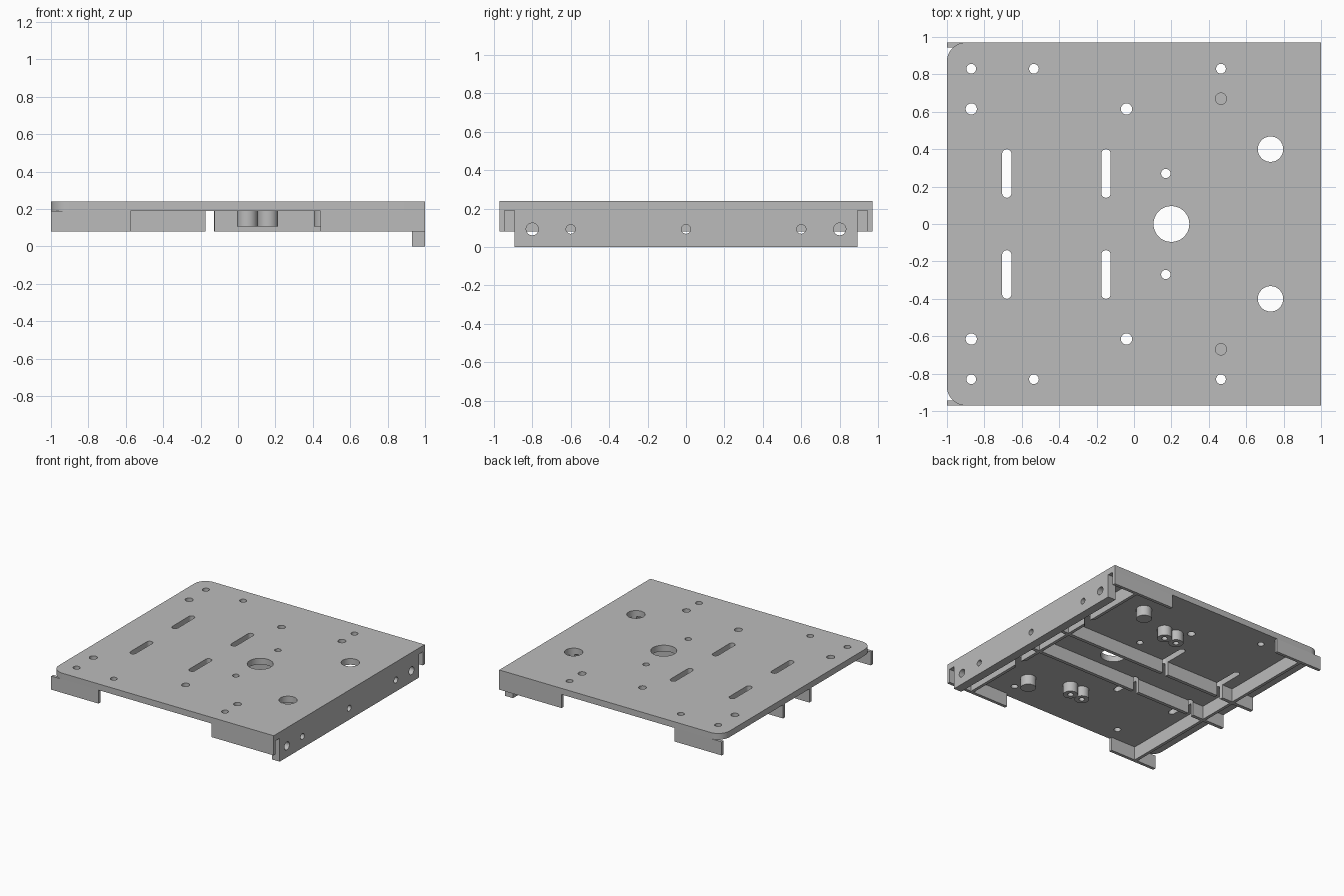
import bpy, bmesh, math
from mathutils import Matrix

cube = bpy.data.objects.get("Cube")
if cube:
    bpy.data.objects.remove(cube)

metal = bpy.data.materials.new("plain grey metal")
metal.use_nodes = True
grey = (0.5, 0.5, 0.5, 1)
metal.diffuse_color = grey
metal.node_tree.nodes["Principled BSDF"].inputs["Base Color"].default_value = grey

BOTTOM, UNDER, TOP = 0.08, 0.19, 0.24


def finish(name, bm):
    bmesh.ops.recalc_face_normals(bm, faces=bm.faces)
    mesh = bpy.data.meshes.new(name)
    bm.to_mesh(mesh)
    bm.free()
    mesh.materials.append(metal)
    obj = bpy.data.objects.new(name, mesh)
    bpy.context.scene.collection.objects.link(obj)
    return obj


def prism(bm, outline, z0, z1):
    face = bm.faces.new([bm.verts.new((x, y, z0)) for x, y in outline])
    new = bmesh.ops.extrude_face_region(bm, geom=[face])["geom"]
    moved = [v for v in new if isinstance(v, bmesh.types.BMVert)]
    bmesh.ops.translate(bm, verts=moved, vec=(0, 0, z1 - z0))


def arc(cx, cy, r, start, end, steps):
    angles = [math.radians(start + (end - start) * i / steps) for i in range(steps + 1)]
    return [(cx + r * math.cos(a), cy + r * math.sin(a)) for a in angles]


def circle(cx, cy, r):
    return arc(cx, cy, r, 0, 360, 32)[:-1]


def box(name, x0, x1, y0, y1, z0, z1):
    bm = bmesh.new()
    prism(bm, [(x0, y0), (x1, y0), (x1, y1), (x0, y1)], z0, z1)
    return finish(name, bm)


def cut(obj, cutter):
    mod = obj.modifiers.new("cut", "BOOLEAN")
    mod.operation, mod.solver, mod.object = "DIFFERENCE", "EXACT", cutter
    bpy.context.view_layer.update()
    graph = bpy.context.evaluated_depsgraph_get()
    mesh = bpy.data.meshes.new_from_object(obj.evaluated_get(graph))
    obj.modifiers.clear()
    obj.data = mesh


# Cutter for the round holes and slots, mirrored front to back
bm = bmesh.new()
holes = [(-0.87, 0.83, 0.026), (-0.535, 0.83, 0.026), (0.465, 0.83, 0.026),
         (-0.87, 0.615, 0.03), (-0.04, 0.615, 0.03), (0.17, 0.27, 0.025),
         (0.73, 0.4, 0.068)]
for side in (-1, 1):
    for x, y, r in holes:
        prism(bm, circle(x, side * y, r), -0.1, 0.4)
    for x in (-0.68, -0.15):
        low, high = sorted((side * 0.165, side * 0.375))
        slot = arc(x, high, 0.025, 0, 180, 12) + arc(x, low, 0.025, 180, 360, 12)
        prism(bm, slot, -0.1, 0.4)
    prism(bm, circle(0.465, side * 0.67, 0.03), 0.13, 0.4)
prism(bm, circle(0.2, 0, 0.096), -0.1, 0.4)
hole_cutter = finish("hole_cutter", bm)

# Top plate with two rounded corners
bm = bmesh.new()
outline = [(1, -0.97), (1, 0.97)]
outline += arc(-0.9, 0.87, 0.1, 90, 180, 12) + arc(-0.9, -0.87, 0.1, 180, 270, 12)
prism(bm, outline, UNDER, TOP)
drilled = [finish("top_plate", bm)]

# Cross ribs, lengthwise ribs and bosses under the plate
for name, x in (("cross_rib_right", -0.825), ("cross_rib_left", 0.765)):
    drilled.append(box(name, x, x + 0.025, -0.945, 0.945, BOTTOM, UNDER))
for name, side in (("front", -1), ("back", 1)):
    low, high = sorted((side * 0.155, side * 0.183))
    drilled.append(box(name + "_long_rib", -1, 0.93, low, high, BOTTOM, UNDER))

    bm = bmesh.new()
    prism(bm, circle(0.465, side * 0.67, 0.058), 0.107, UNDER)
    drilled.append(finish(name + "_stop_boss", bm))

    for label, x in (("inner", 0.05), ("outer", 0.16)):
        bm = bmesh.new()
        prism(bm, circle(x, side * 0.545, 0.055), 0.107, UNDER)
        boss = finish(f"{name}_{label}_boss", bm)
        bm = bmesh.new()
        prism(bm, circle(x, side * 0.545, 0.022), 0, 0.18)
        bore = finish("bore_cutter", bm)
        cut(boss, bore)
        bpy.data.objects.remove(bore)

    # Side flanges, open in the middle
    low, high = sorted((side * 0.945, side * 0.97))
    box(name + "_right_flange", -1, -0.575, low, high, BOTTOM, UNDER)
    box(name + "_left_flange", 0.44, 1, low, high, BOTTOM, UNDER)

for part in drilled:
    cut(part, hole_cutter)
bpy.data.objects.remove(hole_cutter)

# End plate with a row of bolt holes
end_plate = box("end_plate", 0.93, 1, -0.893, 0.893, 0, UNDER)
bm = bmesh.new()
for y, r in ((-0.8, 0.032), (-0.6, 0.024), (0, 0.024), (0.6, 0.024), (0.8, 0.032)):
    turn = Matrix.Translation((0.965, y, 0.093)) @ Matrix.Rotation(math.pi / 2, 4, "Y")
    bmesh.ops.create_cone(bm, cap_ends=True, segments=32, radius1=r, radius2=r,
                          depth=0.2, matrix=turn)
bolt_cutter = finish("bolt_cutter", bm)
cut(end_plate, bolt_cutter)
bpy.data.objects.remove(bolt_cutter)

# Smooth the round walls, keep the edges sharp
for obj in bpy.context.scene.objects:
    obj.select_set(obj.type == "MESH")
bpy.context.view_layer.objects.active = end_plate
bpy.ops.object.shade_smooth_by_angle(angle=math.radians(30))
